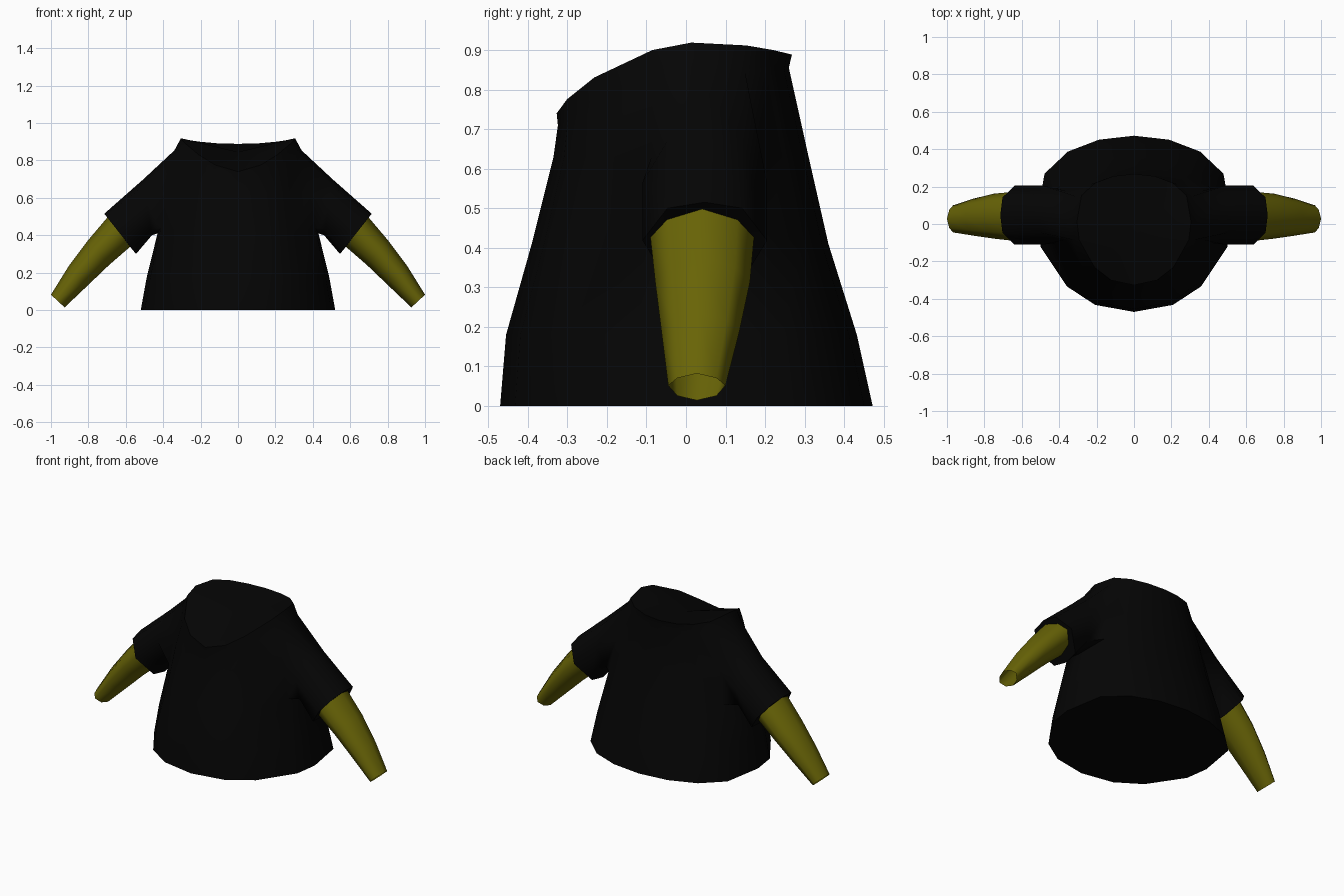
import bpy, bmesh

if "Cube" in bpy.data.objects:
    bpy.data.objects.remove(bpy.data.objects["Cube"])


def material(name, rgb):
    m = bpy.data.materials.new(name)
    m.diffuse_color = (*rgb, 1)
    m.use_nodes = True
    m.node_tree.nodes["Principled BSDF"].inputs["Base Color"].default_value = m.diffuse_color
    return m


black = material("black cloth", (0.0014, 0.0014, 0.0014))
olive = material("olive cloth", (0.14, 0.128, 0.002))


def finish(name, bm, mat):
    """Turn a right-hand half into a mirrored, smooth object."""
    mesh = bpy.data.meshes.new(name)
    bm.to_mesh(mesh)
    bm.free()
    mesh.materials.append(mat)
    ob = bpy.data.objects.new(name, mesh)
    bpy.context.collection.objects.link(ob)
    mod = ob.modifiers.new("mirror", 'MIRROR')
    mod.merge_threshold = 0.0005
    bpy.ops.object.select_all(action='DESELECT')
    ob.select_set(True)
    bpy.context.view_layer.objects.active = ob
    bpy.ops.object.shade_smooth_by_angle(angle=1.25)
    return ob


def bridge(bm, a, b):
    """Quads between two closed eight-sided rings."""
    for i in range(8):
        j = (i + 1) % 8
        bm.faces.new((a[i], b[i], b[j], a[j]))


def lerp_profile(pts, t):
    for (a, za), (b, zb) in zip(pts, pts[1:]):
        if t <= b:
            return za + (zb - za) * max(0, t - a) / (b - a)
    return pts[-1][1]


def ring8(bm, top, bottom, y0, y1, corner=0.1, inset=0.2):
    """Octagon whose top and bottom are (x, z) points, between y0 and y1."""
    w = y1 - y0
    ya, ym, yb = y0 + w * inset, (y0 + y1) / 2, y1 - w * inset
    shape = ((corner, ya), (0, ym), (corner, yb), (.45, y1),
             (1 - corner, yb), (1, ym), (1 - corner, ya), (.45, y0))
    return [bm.verts.new((top[0] + (bottom[0] - top[0]) * u, y,
                          top[1] + (bottom[1] - top[1]) * u)) for u, y in shape]


# Shirt: half outline swept from front centre to back centre
outline = ((0, -1), (.4, -.92), (.69, -.71), (.96, -.26), (1, .05),
           (.92, .57), (.68, .82), (.36, .955), (0, 1))
# Neckline height by depth
neckline = ((-.327, .74), (-.29, .79), (-.2, .853), (-.1, .897),
            (.02, .92), (.15, .912), (.22, .90), (.27, .888))
# Rows: half width, front depth, back depth, height (None follows the neckline)
rows = ((.52, .47, .472, 0), (.487, .455, .432, .18), (.43, .39, .36, .41),
        (.395, .335, .31, .63), (.34, .324, .26, None), (.305, .327, .268, None))

bm = bmesh.new()
grid = []
for r, (hx, yf, yb, z) in enumerate(rows):
    row = []
    for c, (fx, fy) in enumerate(outline):
        y = fy * (yf if fy < 0 else yb)
        h = z
        if h is None:
            h = lerp_profile(neckline, y)
            if r == 4:
                h -= .035 + .03 * fx
        elif r == 2 and c in (3, 5):         # rounded underarm
            h += .03
        row.append(bm.verts.new((fx * hx, y, h)))
    grid.append(row)
for r in range(5):
    for c in range(8):
        if r in (2, 3) and c in (3, 4):      # armhole
            continue
        bm.faces.new((grid[r][c], grid[r][c + 1], grid[r + 1][c + 1], grid[r + 1][c]))
# Closed hem
bm.faces.new(list(reversed(grid[0])))

# Panel closing the neck
rim = grid[5]
middle = bm.verts.new((0, 0, .845))
for c in range(8):
    bm.faces.new((rim[c], rim[c + 1], middle))

# Short sleeve grown out of the armhole, with a cuff turned in to the arm
armhole = [grid[r][c] for r, c in ((4, 3), (4, 4), (4, 5), (3, 5),
                                   (2, 5), (2, 4), (2, 3), (3, 3))]
elbow = ring8(bm, (.505, .70), (.46, .40), -.11, .205)
cuff = ring8(bm, (.715, .515), (.545, .30), -.11, .205, corner=.07)
arm_start = ((.696, .498), (.577, .338), -.09, .172)
inner = ring8(bm, *arm_start, corner=.17, inset=.16)
bridge(bm, armhole, elbow)
bridge(bm, elbow, cuff)
bridge(bm, cuff, inner)
finish("shirt", bm, black)

# Long tapering under-sleeve with an open wrist
bm = bmesh.new()
sections = (arm_start,
            ((.80, .375), (.69, .24), -.078, .162),
            ((.905, .235), (.805, .13), -.062, .135),
            ((1.0, .082), (.927, .014), -.045, .10))
rings = [ring8(bm, *s, corner=.17, inset=.16) for s in sections]
for a, b in zip(rings, rings[1:]):
    bridge(bm, a, b)
finish("under_sleeves", bm, olive)
